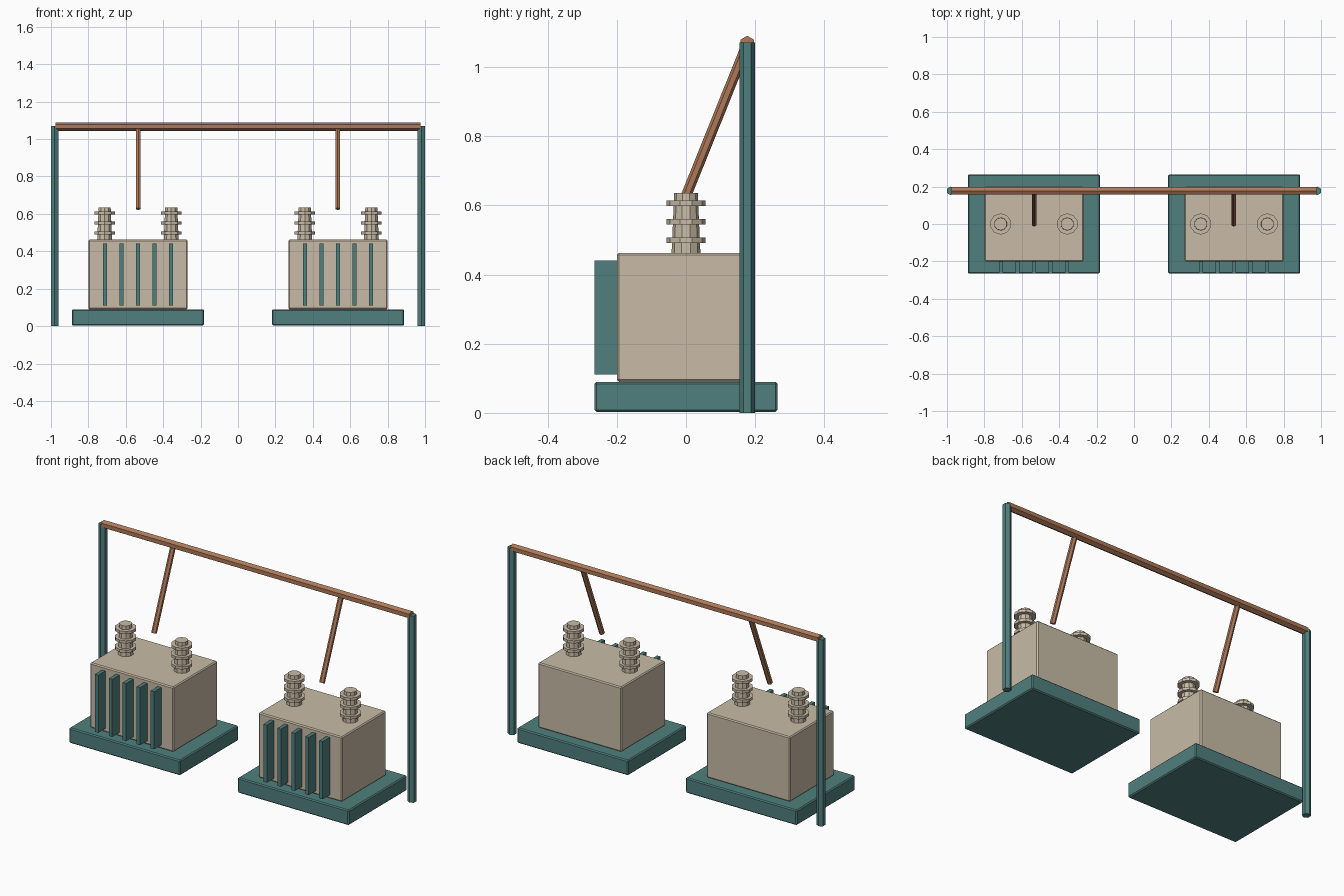
import bpy
from mathutils import Vector

cube = bpy.data.objects.get("Cube")
if cube:
    bpy.data.objects.remove(cube, do_unlink=True)


def make_material(name, rgb):
    mat = bpy.data.materials.new(name)
    mat.use_nodes = True
    color = (*rgb, 1.0)
    mat.diffuse_color = color
    mat.node_tree.nodes["Principled BSDF"].inputs["Base Color"].default_value = color
    return mat


TAN = make_material("tan enamel", (0.58, 0.50, 0.38))
TEAL = make_material("teal steel", (0.08, 0.216, 0.21))
COPPER = make_material("copper", (0.42, 0.19, 0.10))


def finish(name, mat):
    obj = bpy.context.object
    obj.name = name
    obj.data.materials.append(mat)
    return obj


def box(name, mat, center, size, bevel=0.0):
    bpy.ops.mesh.primitive_cube_add(size=1, location=center)
    obj = finish(name, mat)
    obj.scale = size
    bpy.ops.object.transform_apply(location=False, rotation=False, scale=True)
    if bevel:
        mod = obj.modifiers.new("edge bevel", "BEVEL")
        mod.width = bevel
        mod.segments = 1
    return obj


def rod(name, mat, start, end, radius, sides=6, end_radius=None):
    """Straight prism or cone between two points."""
    start, end = Vector(start), Vector(end)
    axis = end - start
    bpy.ops.mesh.primitive_cone_add(
        vertices=sides, radius1=radius,
        radius2=radius if end_radius is None else end_radius,
        depth=axis.length, location=(start + end) / 2)
    obj = finish(name, mat)
    obj.rotation_mode = "QUATERNION"
    obj.rotation_quaternion = Vector((0, 0, 1)).rotation_difference(axis)
    return obj


BAR_Y, BAR_Z = 0.177, 1.067

for side, sx in (("left", 1), ("right", -1)):
    cx = sx * 0.535

    # Plinth and tank
    box(f"{side}_plinth", TEAL, (cx, 0, 0.0465), (0.706, 0.53, 0.087), 0.006)
    box(f"{side}_tank", TAN, (cx, 0, 0.276), (0.53, 0.40, 0.372), 0.006)

    # Cooling fins on the front
    for i in range(5):
        box(f"{side}_cooling_fin_{i + 1}", TEAL,
            (cx + (i - 2) * 0.0885, -0.23, 0.276), (0.022, 0.07, 0.33))

    # Insulator bushings: tapered core with three sheds
    for j, dx in enumerate((-0.178, 0.178)):
        x = cx + dx
        tag = f"{side}_bushing_{j + 1}"
        rod(f"{tag}_core", TAN, (x, 0, 0.455), (x, 0, 0.635), 0.042, 10, 0.034)
        for k in range(3):
            z = 0.499 + k * 0.0535
            rod(f"{tag}_shed_{k + 1}", TAN, (x, 0, z - 0.008), (x, 0, z + 0.008), 0.057, 10)

    # Support post and sloping conductor
    rod(f"{side}_post", TEAL, (sx * 0.98, BAR_Y, 0), (sx * 0.98, BAR_Y, 1.07), 0.023)
    rod(f"{side}_dropper", COPPER, (sx * 0.533, 0, 0.627), (sx * 0.533, BAR_Y, BAR_Z), 0.015)

# Overhead busbar, ridge upward
busbar = rod("busbar", COPPER, (0, BAR_Y, BAR_Z - 0.977), (0, BAR_Y, BAR_Z + 0.977), 0.023)
busbar.location = (0, BAR_Y, BAR_Z)
busbar.data.transform(Vector((0, 1, 0)).rotation_difference(Vector((1, 0, 0))).to_matrix().to_4x4())
busbar.rotation_quaternion = Vector((0, 0, 1)).rotation_difference(Vector((0, -1, 0)))
busbar.rotation_mode = "XYZ"
# Vertices point along local x, the length along z: turn z to x and x to z
busbar.rotation_euler = (0, 1.5707963, 0)
